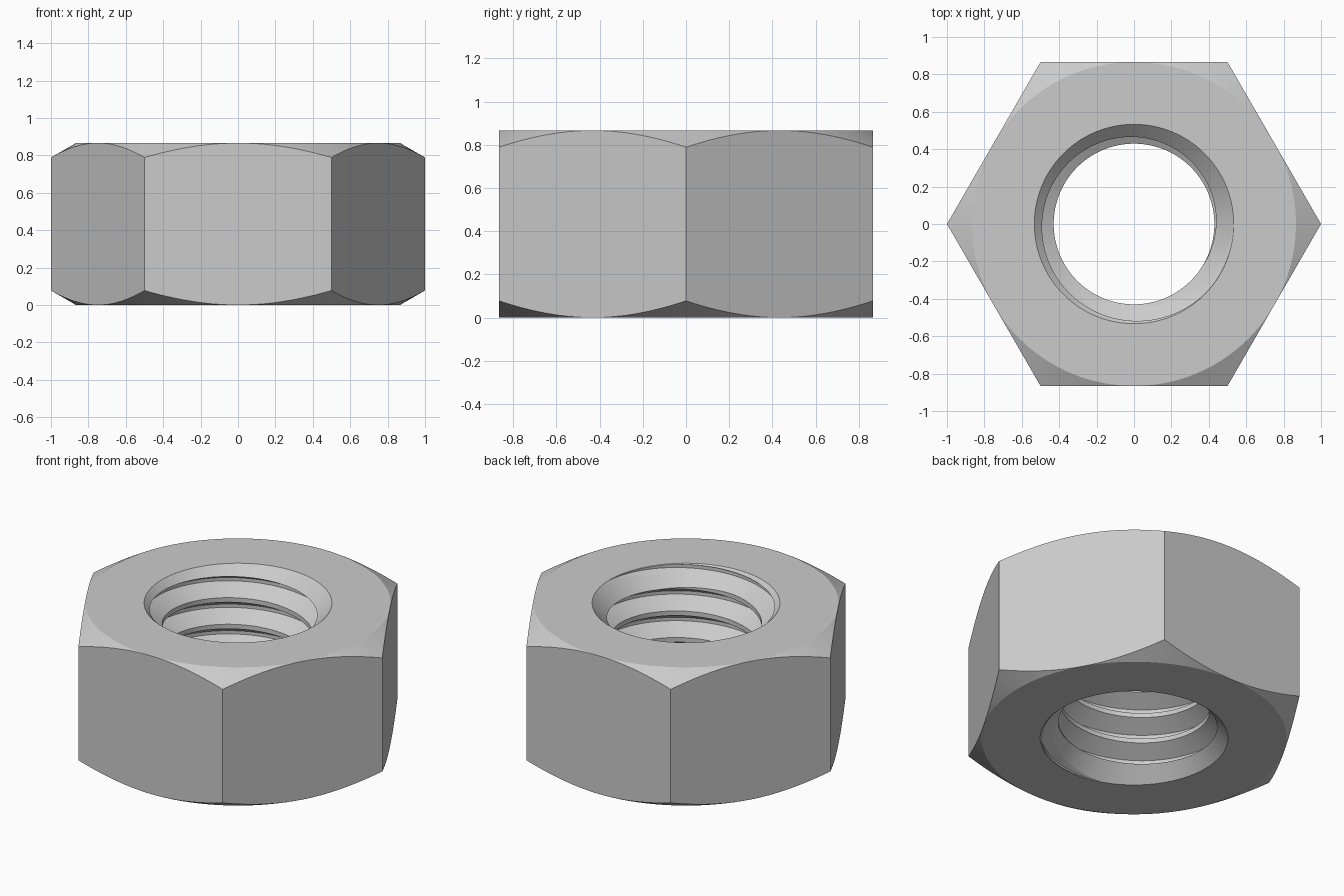
import bpy, bmesh
from math import pi, cos, sin, tan, radians

if "Cube" in bpy.data.objects:
    bpy.data.objects.remove(bpy.data.objects["Cube"])

H = 0.866              # nut height = half the width across flats
FLAT = 0.866           # hexagon apothem
MINOR, MAJOR, MOUTH = 0.4295, 0.531, 0.533
PITCH = 0.1665
N = 180                # columns around the axis (multiple of 6)
PHASE = 0.042          # height of a thread root at angle 0

flank = (MAJOR - MINOR) * tan(radians(30))
root = PITCH / 8
# one pitch of the thread: (height offset, radius)
THREAD = [(-root / 2, MAJOR), (root / 2, MAJOR),
          (root / 2 + flank, MINOR), (PITCH - root / 2 - flank, MINOR)]


def clamp(v, lo, hi):
    return max(lo, min(hi, v))


def countersink(z):
    return max(MOUTH - (H - z), MOUTH - z)


def hole_profile(a):
    """Thread profile at angle a, with its crossings of both countersinks."""
    base = PHASE + PITCH * a / (2 * pi)
    pts = [(base + k * PITCH + dz, r) for k in range(-3, 8) for dz, r in THREAD]
    out = []
    for (z0, r0), (z1, r1) in zip(pts, pts[1:]):
        ts = [0.0]
        for cone in (lambda z: MOUTH - z, lambda z: MOUTH - H + z):
            f0, f1 = r0 - cone(z0), r1 - cone(z1)
            ts.append(clamp(f0 / (f0 - f1), 0, 1))
        for t in sorted(ts):
            z = z0 + (z1 - z0) * t
            r = r0 + (r1 - r0) * t
            if z <= 0 or z >= H:
                z, r = clamp(z, 0, H), MOUTH
            out.append((max(r, countersink(z)), z))
    return out


def outer_profile(a):
    """Hexagon side with 30 degree corner chamfers."""
    rel = a % (pi / 3) - pi / 6
    r = FLAT / cos(rel)
    drop = (r - FLAT) * tan(radians(30))
    return [(FLAT, H), (r, H - drop), (r, drop), (FLAT, 0)]


# hex nut: closed profile carried round the axis
bm = bmesh.new()
cols = []
for i in range(N + 1):
    a = 2 * pi * i / N
    cols.append([bm.verts.new((r * cos(a), r * sin(a), z))
                 for r, z in hole_profile(a) + outer_profile(a)])
for c0, c1 in zip(cols, cols[1:]):
    n = len(c0)
    for j in range(n):
        k = (j + 1) % n
        bm.faces.new((c0[j], c1[j], c1[k], c0[k]))
bmesh.ops.remove_doubles(bm, verts=bm.verts, dist=1e-5)
bmesh.ops.recalc_face_normals(bm, faces=bm.faces)

mesh = bpy.data.meshes.new("hex_nut")
bm.to_mesh(mesh)
bm.free()
nut = bpy.data.objects.new("hex_nut", mesh)
bpy.context.collection.objects.link(nut)

# smooth round surfaces, crisp edges
bpy.context.view_layer.objects.active = nut
nut.select_set(True)
bpy.ops.object.shade_smooth_by_angle(angle=radians(12))
